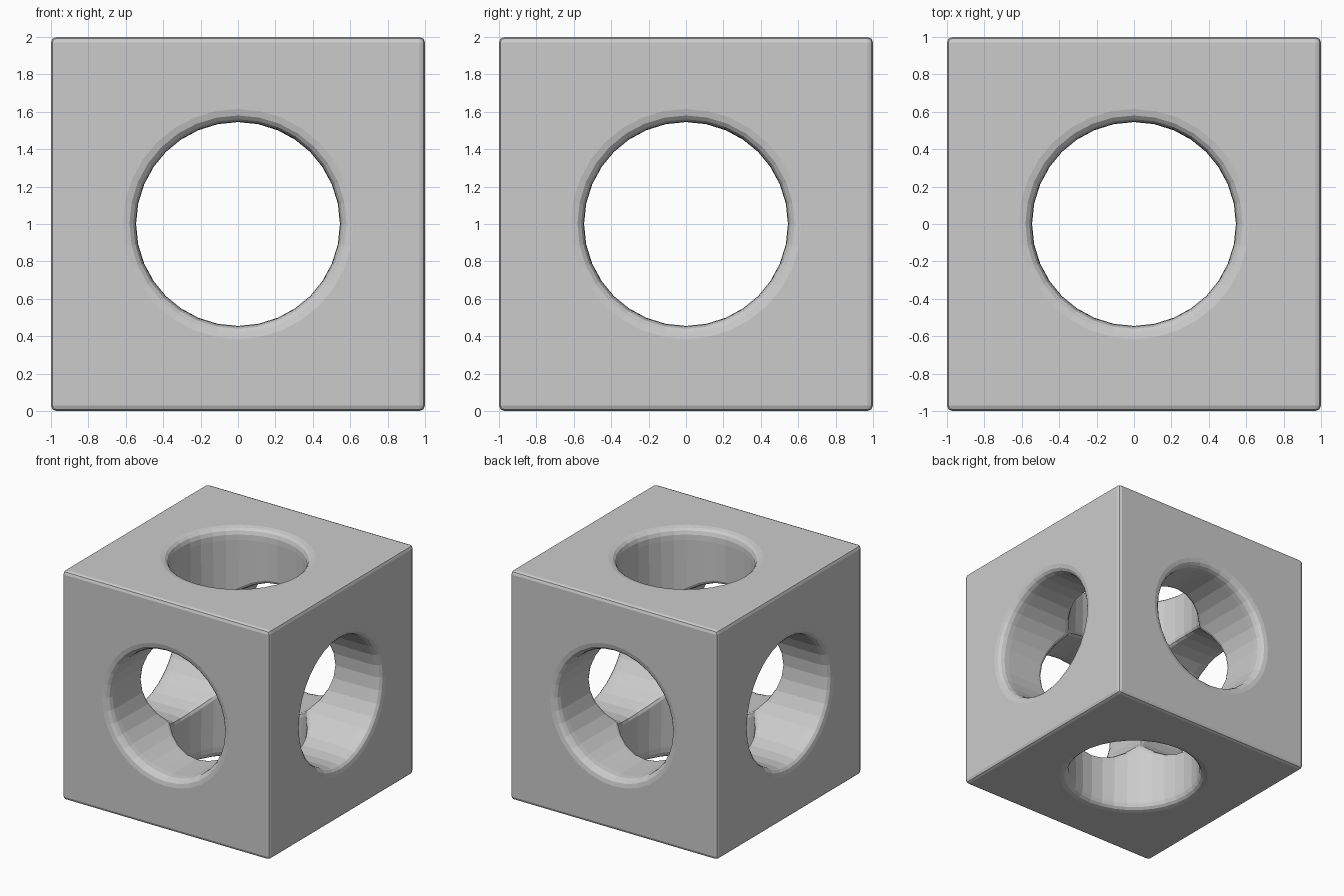
import bpy, bmesh
from math import sin, cos, pi
from mathutils import Matrix, Vector

if "Cube" in bpy.data.objects:
    bpy.data.objects.remove(bpy.data.objects["Cube"])

SIDES, R = 32, 0.545
# Rim roundover (radius, height above the cube centre)
RIM = [(0.615, 1.0), (0.58, 0.992), (0.56, 0.975), (0.548, 0.945), (R, 0.9)]

bm = bmesh.new()


def add_side(rot):
    """One cube side: flat square, rounded rim and tunnel down to the junction."""
    columns = []
    for i in range(SIDES):
        c, s = cos(2 * pi * i / SIDES), sin(2 * pi * i / SIDES)
        m = max(abs(c), abs(s))
        pts = [(c / m, s / m, 1.0)]
        pts += [(r * c, r * s, h) for r, h in RIM]
        pts.append((R * c, R * s, R * m))
        columns.append([bm.verts.new(rot @ Vector(p)) for p in pts])
    for i in range(SIDES):
        a, b = columns[i], columns[(i + 1) % SIDES]
        for k in range(len(a) - 1):
            bm.faces.new((a[k], a[k + 1], b[k + 1], b[k]))


# Six identical sides, welded along the cube edges and inner junctions
for k in range(4):
    add_side(Matrix.Rotation(k * pi / 2, 3, 'X'))
for sign in (1, -1):
    add_side(Matrix.Rotation(sign * pi / 2, 3, 'Y'))
bmesh.ops.remove_doubles(bm, verts=bm.verts, dist=1e-4)
bmesh.ops.recalc_face_normals(bm, faces=bm.faces)

# Round the outer edges and the inner tunnel junctions
sharp = [e for e in bm.edges if len(e.link_faces) == 2 and e.calc_face_angle() > 0.75]
bmesh.ops.bevel(bm, geom=sharp, offset=0.03, offset_type='OFFSET', segments=2,
                profile=0.5, affect='EDGES', clamp_overlap=False)
bmesh.ops.recalc_face_normals(bm, faces=bm.faces)
bmesh.ops.translate(bm, verts=bm.verts, vec=(0, 0, 1))

mesh = bpy.data.meshes.new("pierced_cube")
bm.to_mesh(mesh)
bm.free()
cube = bpy.data.objects.new("pierced_cube", mesh)
bpy.context.collection.objects.link(cube)
